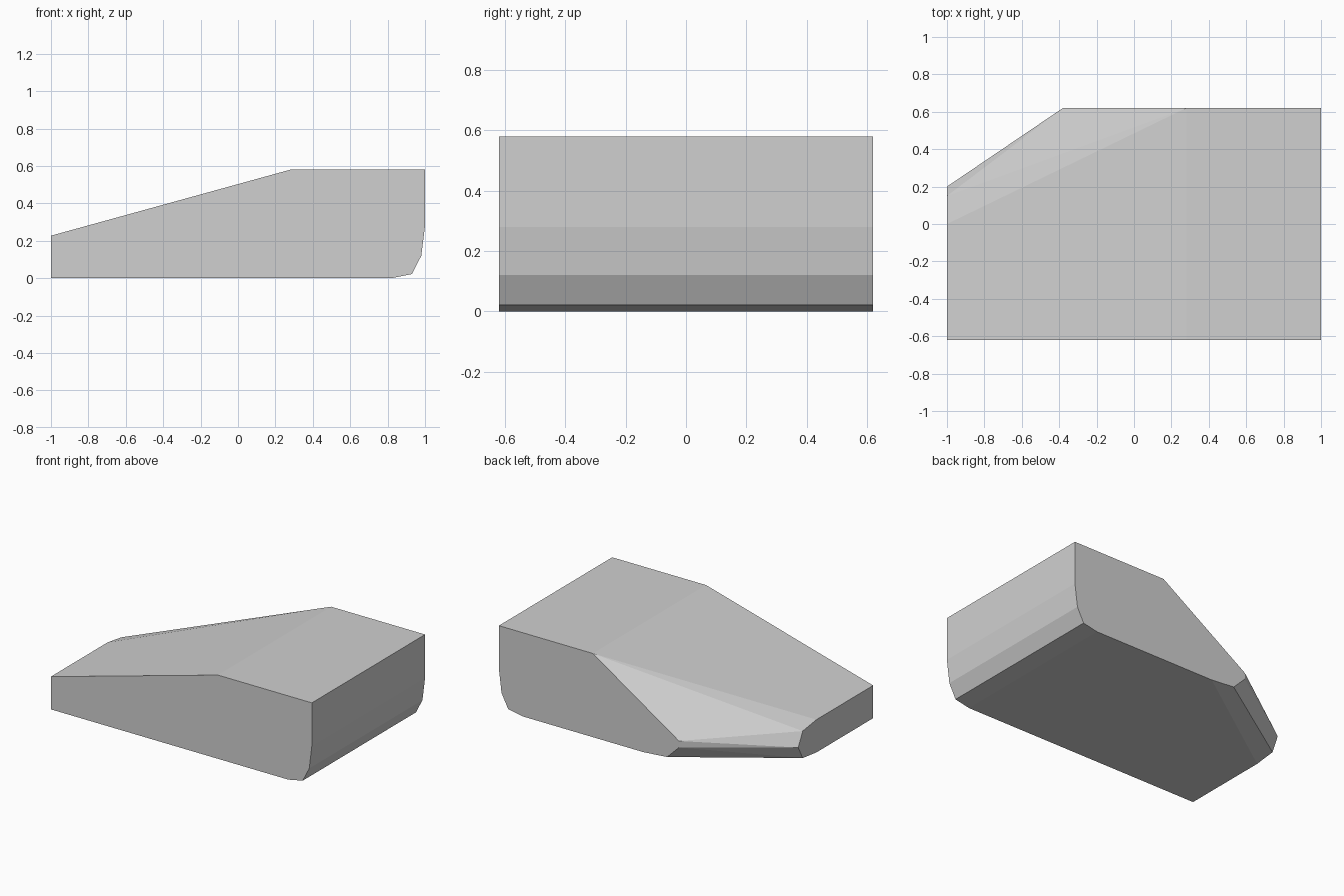
import bpy, bmesh, math

if "Cube" in bpy.data.objects:
    bpy.data.objects.remove(bpy.data.objects["Cube"])

HALF_DEPTH = 0.62

# Side profile shared by both ends (x, z): sloped top, rounded lower right edge
shared = [(0.28, 0.58), (1.0, 0.58), (1.0, 0.28), (0.98, 0.12),
          (0.93, 0.022), (0.82, 0.0)]
# Extra points of the square front end, and of the cut rear end
front_only = [(-1.0, 0.0), (-1.0, 0.227)]
rear_only = [(-0.38, 0.15), (-0.38, 0.105), (-0.29, 0.015), (-0.11, 0.0)]
# Softened corner on the left side (y, z)
left_corner = [(0.0, 0.227), (0.15, 0.205), (0.2, 0.11), (0.15, 0.018), (0.0, 0.0)]

points = [(x, -HALF_DEPTH, z) for x, z in shared + front_only]
points += [(x, HALF_DEPTH, z) for x, z in shared + rear_only]
points += [(-1.0, y, z) for y, z in left_corner]

# Wedge body as the convex skin around its end profiles
bm = bmesh.new()
for p in points:
    bm.verts.new(p)
bmesh.ops.convex_hull(bm, input=bm.verts[:])
bmesh.ops.dissolve_limit(bm, angle_limit=math.radians(0.5),
                         verts=bm.verts[:], edges=bm.edges[:])
bmesh.ops.recalc_face_normals(bm, faces=bm.faces[:])

mesh = bpy.data.meshes.new("wedge_block")
bm.to_mesh(mesh)
bm.free()
body = bpy.data.objects.new("wedge_block", mesh)
bpy.context.collection.objects.link(body)

# Single plain grey
grey = bpy.data.materials.new("light grey")
grey.diffuse_color = (0.63, 0.63, 0.63, 1.0)
grey.use_nodes = True
grey.node_tree.nodes["Principled BSDF"].inputs["Base Color"].default_value = grey.diffuse_color
mesh.materials.append(grey)
